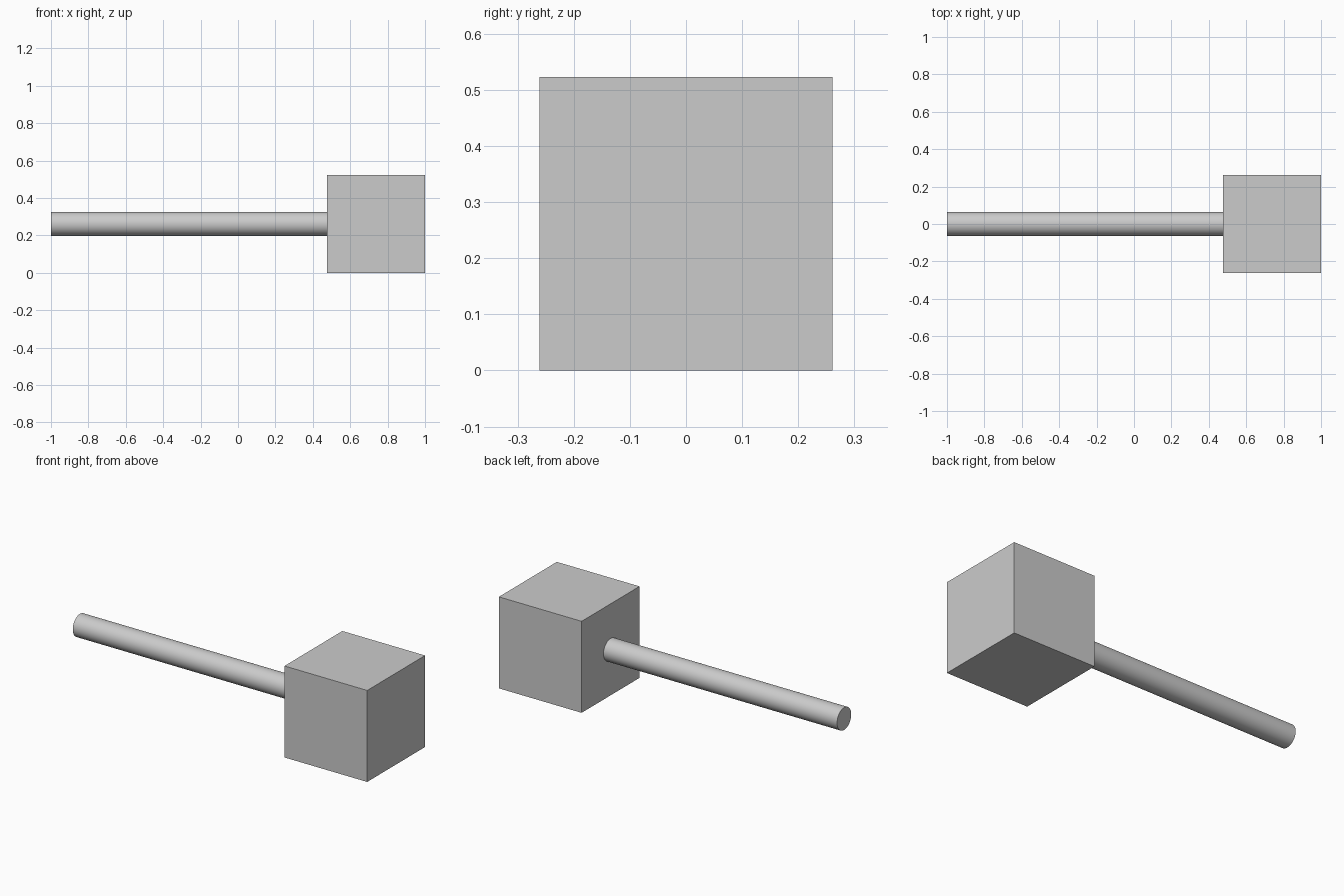
import bpy
import math

if "Cube" in bpy.data.objects:
    bpy.data.objects.remove(bpy.data.objects["Cube"])

SIZE = 0.523          # edge of the cubic head
HEAD_X = 1 - SIZE / 2
MID_Z = SIZE / 2
ROD_R = 0.064

# Cubic head resting on the ground
bpy.ops.mesh.primitive_cube_add(size=SIZE, location=(HEAD_X, 0, MID_Z))
bpy.context.object.name = "hammer_head"

# Round handle running along x into the head's face
x0, x1 = -1.0, 1 - SIZE
bpy.ops.mesh.primitive_cylinder_add(
    vertices=64, radius=ROD_R, depth=x1 - x0,
    location=((x0 + x1) / 2, 0, MID_Z), rotation=(0, math.pi / 2, 0))
bpy.context.object.name = "handle"
bpy.ops.object.shade_smooth_by_angle(angle=math.radians(30))
